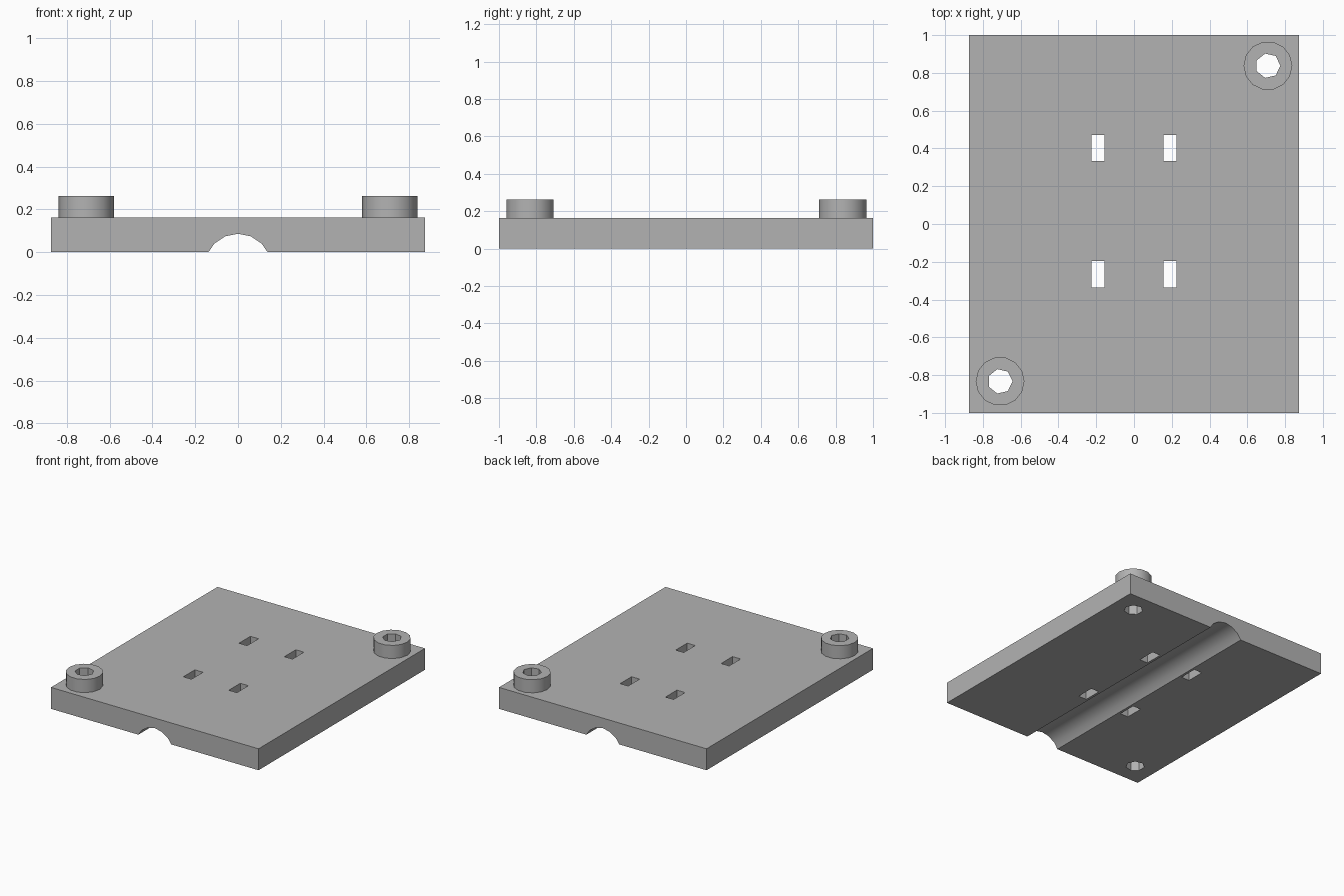
import bpy
import bmesh
from math import pi, sin, cos, radians

if "Cube" in bpy.data.objects:
    bpy.data.objects.remove(bpy.data.objects["Cube"])

HALF_X, HALF_Y, THICK, TOP = 0.873, 1.0, 0.163, 0.263
BOSSES = {"front_right": (-0.709, -0.833), "back_left": (0.709, 0.838)}

grey = bpy.data.materials.new("plain_grey")
grey.use_nodes = True
colour = (0.45, 0.45, 0.45, 1)
grey.diffuse_color = colour
grey.node_tree.nodes["Principled BSDF"].inputs["Base Color"].default_value = colour


def prism(name, outline, depth):
    """Extrude a closed outline of 3D points along a vector."""
    bm = bmesh.new()
    face = bm.faces.new([bm.verts.new(p) for p in outline])
    new = bmesh.ops.extrude_face_region(bm, geom=[face])["geom"]
    verts = [v for v in new if isinstance(v, bmesh.types.BMVert)]
    bmesh.ops.translate(bm, verts=verts, vec=depth)
    bmesh.ops.recalc_face_normals(bm, faces=bm.faces)
    mesh = bpy.data.meshes.new(name)
    bm.to_mesh(mesh)
    bm.free()
    mesh.materials.append(grey)
    obj = bpy.data.objects.new(name, mesh)
    bpy.context.collection.objects.link(obj)
    return obj


def cylinder(name, centre, radius, sides, z0, z1):
    x, y = centre
    ring = [(x + radius * cos(2 * pi * i / sides),
             y + radius * sin(2 * pi * i / sides), z0) for i in range(sides)]
    return prism(name, ring, (0, 0, z1 - z0))


def cut(target, cutter):
    """Subtract the cutter, apply the result and discard the cutter."""
    bpy.context.view_layer.objects.active = target
    mod = target.modifiers.new("cut", "BOOLEAN")
    mod.operation, mod.solver, mod.object = "DIFFERENCE", "EXACT", cutter
    bpy.ops.object.modifier_apply(modifier=mod.name)
    bpy.data.objects.remove(cutter)


# Plate with a round channel along its underside
R, DROP = 0.156, 0.07
arc = [(R * cos(radians(a)), -HALF_Y, R * sin(radians(a)) - DROP)
       for a in (45, 67.5, 90, 112.5, 135)]
edge = 0.138
outline = [(HALF_X, -HALF_Y, 0), (edge, -HALF_Y, 0), *arc, (-edge, -HALF_Y, 0),
           (-HALF_X, -HALF_Y, 0), (-HALF_X, -HALF_Y, THICK), (HALF_X, -HALF_Y, THICK)]
plate = prism("base_plate", outline, (0, 2 * HALF_Y, 0))

# Four rectangular slots through the plate
for x in (-0.191, 0.191):
    for y in (-0.266, 0.402):
        slot = [(x + sx * 0.034, y + sy * 0.069, -0.1)
                for sx, sy in ((-1, -1), (1, -1), (1, 1), (-1, 1))]
        cut(plate, prism("slot_cutter", slot, (0, 0, 0.5)))

# Bosses on two opposite corners, drilled through together with the plate
parts = [plate]
for side, centre in BOSSES.items():
    boss = cylinder(side + "_boss", centre, 0.129, 14, THICK, TOP)
    for target in (boss, plate):
        cut(target, cylinder("hole_cutter", centre, 0.066, 7, -0.1, 0.5))
    parts.append(boss)

# Smooth the curved walls, keep the corners sharp
for obj in parts:
    bpy.ops.object.select_all(action="DESELECT")
    obj.select_set(True)
    bpy.context.view_layer.objects.active = obj
    bpy.ops.object.shade_smooth_by_angle(angle=radians(30))
